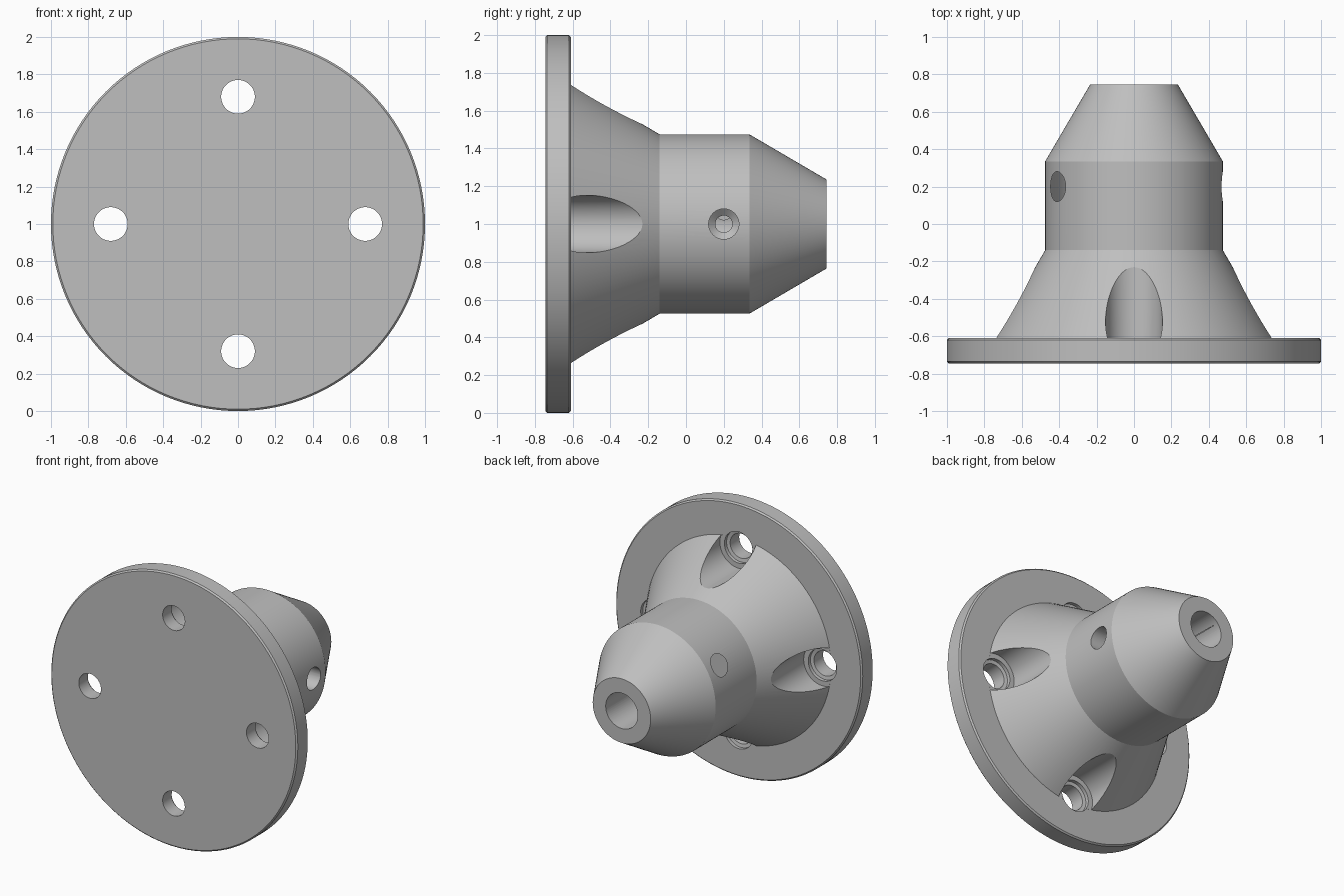
import bpy, bmesh
from math import radians, pi
from mathutils import Matrix, Vector

cube = bpy.data.objects.get("Cube")
if cube:
    bpy.data.objects.remove(cube)

grey = bpy.data.materials.new("plain grey")
grey.use_nodes = True
colour = (0.52, 0.52, 0.52, 1)
grey.diffuse_color = colour
grey.node_tree.nodes["Principled BSDF"].inputs["Base Color"].default_value = colour

CENTRE = Vector((0, 0, 1))
Y_AXIS = Vector((0, 1, 0))


def lathe(name, profile, origin=CENTRE, axis=Y_AXIS, segments=128):
    """Solid of revolution from (radius, distance along axis) points."""
    bm = bmesh.new()
    verts = [bm.verts.new((r, 0, d)) for r, d in profile]
    edges = [bm.edges.new(pair) for pair in zip(verts, verts[1:])]
    bmesh.ops.spin(bm, geom=verts + edges, cent=(0, 0, 0), axis=(0, 0, 1),
                   angle=2 * pi, steps=segments)
    bmesh.ops.remove_doubles(bm, verts=bm.verts, dist=1e-4)
    bmesh.ops.recalc_face_normals(bm, faces=bm.faces)
    turn = axis.to_track_quat('Z', 'Y').to_matrix().to_4x4()
    bm.transform(Matrix.Translation(origin) @ turn)
    mesh = bpy.data.meshes.new(name)
    bm.to_mesh(mesh)
    bm.free()
    mesh.materials.append(grey)
    obj = bpy.data.objects.new(name, mesh)
    bpy.context.collection.objects.link(obj)
    return obj


def cut(target, cutter):
    """Subtract the cutter from the target, then discard it."""
    bpy.context.view_layer.objects.active = target
    mod = target.modifiers.new("cut", 'BOOLEAN')
    mod.operation = 'DIFFERENCE'
    mod.solver = 'EXACT'
    mod.object = cutter
    bpy.ops.object.modifier_apply(modifier=mod.name)
    bpy.data.objects.remove(cutter)


# Flange, flared neck, collar and tapered nose in one turned body
hub = lathe("flanged_hub", [
    (0, -0.745), (0.99, -0.745), (1, -0.735), (1, -0.62), (0.99, -0.61),
    (0.75, -0.61), (0.475, -0.14), (0.475, 0.335), (0.235, 0.745), (0, 0.745)])

# Blind bore in the nose
cut(hub, lathe("bore_cutter", [(0, -0.1), (0.13, -0.1), (0.13, 0.9), (0, 0.9)],
               segments=64))

# Four bolt holes, each with a countersink and a clearance pocket in the neck
for i in range(4):
    out = Matrix.Rotation(i * pi / 2, 3, 'Y') @ Vector((0.68, 0, 0))
    cut(hub, lathe("bolt_cutter", [
        (0, -0.9), (0.09, -0.9), (0.09, -0.64), (0.115, -0.635),
        (0.115, -0.6095), (0.152, -0.6095), (0.152, 0), (0, 0)],
        CENTRE + out, segments=64))

# Two stepped set-screw holes through the collar
for angle in (0, 150):
    out = Matrix.Rotation(-radians(angle), 3, 'Y') @ Vector((1, 0, 0))
    cut(hub, lathe("screw_cutter", [
        (0, 0.05), (0.045, 0.05), (0.045, 0.2), (0.08, 0.23), (0.08, 0.6), (0, 0.6)],
        CENTRE + Vector((0, 0.2, 0)), out, segments=48))

# Smooth shading with crisp machined edges
bpy.ops.object.select_all(action='DESELECT')
hub.select_set(True)
bpy.context.view_layer.objects.active = hub
bpy.ops.object.shade_smooth_by_angle(angle=radians(20))
